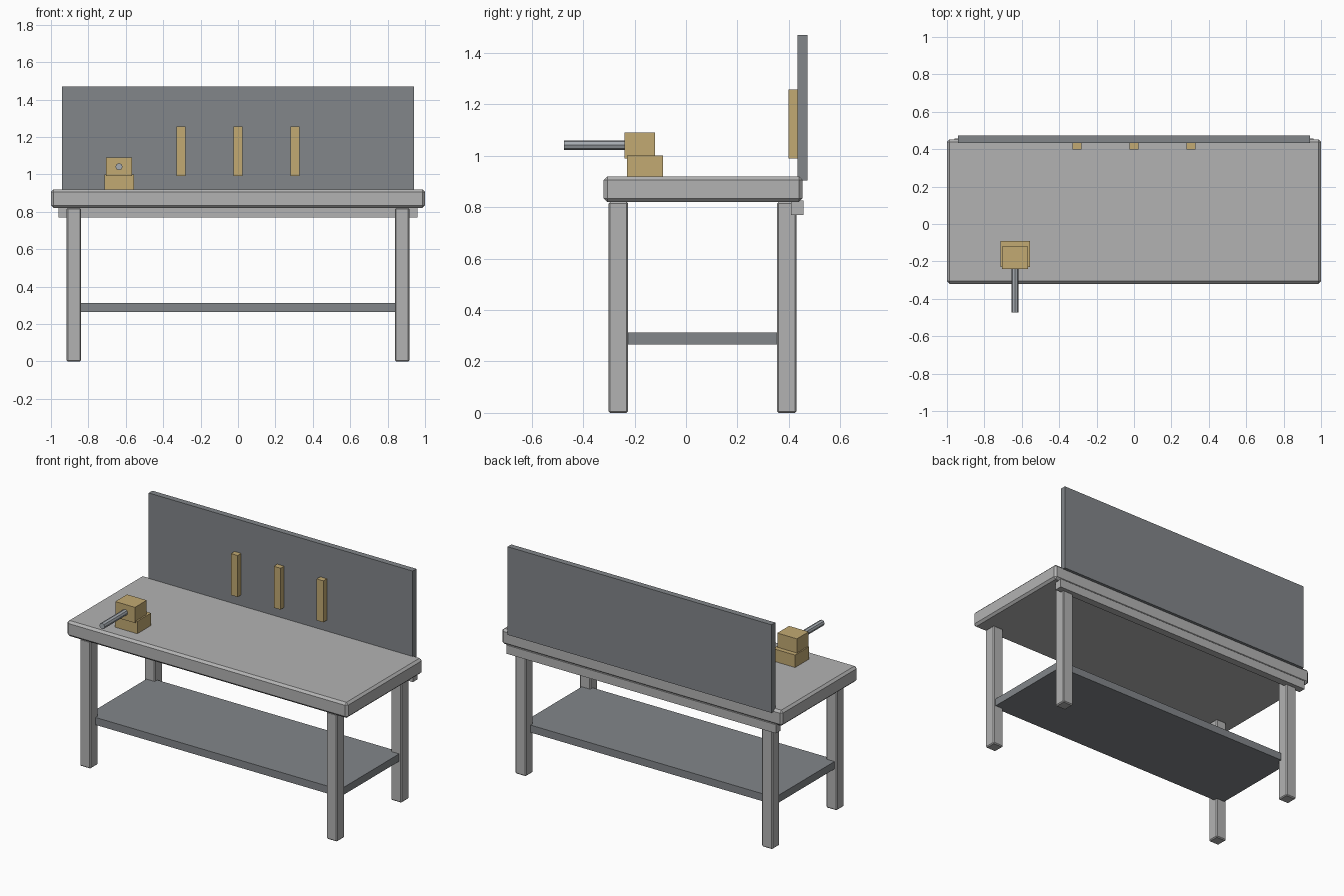
import bpy
import math
from mathutils import Vector

cube = bpy.data.objects.get("Cube")
if cube:
    bpy.data.objects.remove(cube, do_unlink=True)


def make_material(name, rgb):
    mat = bpy.data.materials.new(name)
    mat.use_nodes = True
    colour = (*rgb, 1)
    mat.diffuse_color = colour
    mat.node_tree.nodes["Principled BSDF"].inputs["Base Color"].default_value = colour
    return mat


light_grey = make_material("light grey frame", (0.45, 0.45, 0.45))
slate_grey = make_material("slate grey panel", (0.225, 0.24, 0.255))
tan = make_material("tan fittings", (0.54, 0.40, 0.17))
steel = make_material("steel", (0.38, 0.41, 0.44))


def box(name, low, high, mat, bevel=0):
    """Axis-aligned box between two corners, with an optional chamfer."""
    low, high = Vector(low), Vector(high)
    bpy.ops.mesh.primitive_cube_add(size=1, location=(low + high) / 2)
    obj = bpy.context.object
    obj.name = name
    obj.scale = high - low
    bpy.ops.object.transform_apply(location=False, rotation=False, scale=True)
    obj.data.materials.append(mat)
    if bevel:
        mod = obj.modifiers.new("Chamfer", "BEVEL")
        mod.width = bevel
        mod.segments = 1
    return obj


# Worktop, rear rail and lower shelf
box("worktop", (-1, -0.32, 0.82), (1, 0.453, 0.92), light_grey, 0.014)
box("rear_rail", (-0.96, 0.408, 0.77), (0.96, 0.456, 0.826), light_grey)
box("lower_shelf", (-0.9, -0.25, 0.265), (0.9, 0.38, 0.313), slate_grey)

# Four legs
for side, x in (("right", -0.878), ("left", 0.878)):
    for end, y in (("front", -0.263), ("back", 0.392)):
        box(f"{end}_{side}_leg", (x - 0.038, y - 0.038, 0),
            (x + 0.038, y + 0.038, 0.82), light_grey, 0.006)

# Back panel with three tool holders
box("back_panel", (-0.94, 0.434, 0.903), (0.94, 0.472, 1.47), slate_grey)
for name, x in (("right", -0.305), ("middle", 0), ("left", 0.305)):
    box(f"{name}_tool_holder", (x - 0.024, 0.398, 0.99),
        (x + 0.024, 0.436, 1.257), tan)

# Vise with its bar handle
box("vise_base", (-0.714, -0.23, 0.915), (-0.556, -0.09, 1.0), tan)
box("vise_jaw", (-0.706, -0.24, 0.99), (-0.566, -0.12, 1.091), tan)
bpy.ops.mesh.primitive_cylinder_add(
    vertices=8, radius=0.019, depth=0.255,
    location=(-0.636, -0.347, 1.041), rotation=(math.pi / 2, 0, 0))
handle = bpy.context.object
handle.name = "vise_handle"
handle.data.materials.append(steel)
